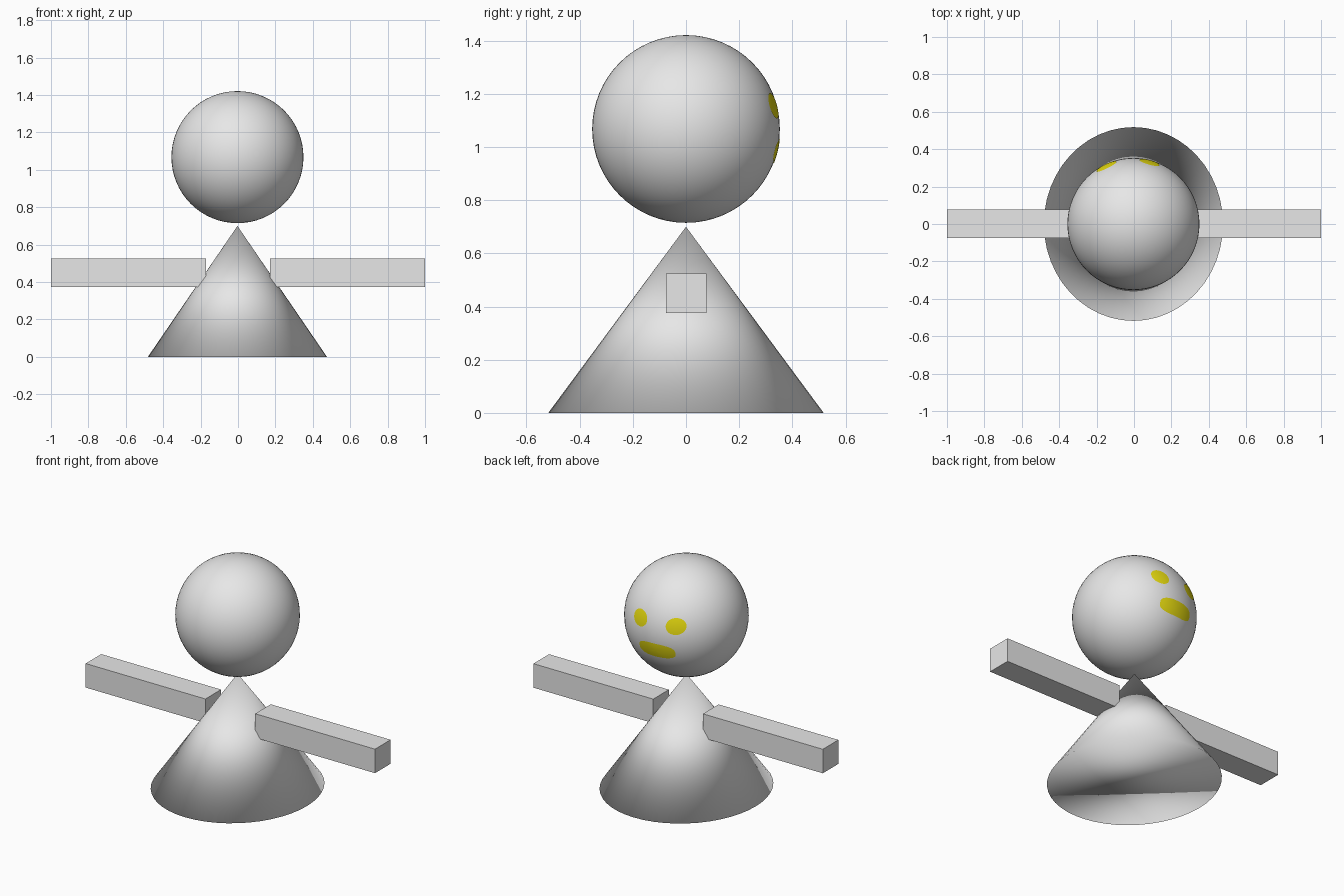
import bpy, bmesh, math

if "Cube" in bpy.data.objects:
    bpy.data.objects.remove(bpy.data.objects["Cube"])


def material(name, rgb):
    m = bpy.data.materials.new(name)
    m.diffuse_color = (*rgb, 1)
    m.use_nodes = True
    m.node_tree.nodes["Principled BSDF"].inputs["Base Color"].default_value = m.diffuse_color
    return m


GREY = material("light_grey", (0.8, 0.8, 0.8))
YELLOW = material("yellow", (0.8, 0.71, 0.005))


def finish(name, bm, mat, smooth=False):
    bmesh.ops.recalc_face_normals(bm, faces=bm.faces)
    me = bpy.data.meshes.new(name)
    for f in bm.faces:
        f.smooth = smooth
    bm.to_mesh(me)
    bm.free()
    me.materials.append(mat)
    ob = bpy.data.objects.new(name, me)
    bpy.context.collection.objects.link(ob)
    return ob


CX, HEAD_Z, HEAD_R = -0.003, 1.068, 0.353

# Head
bm = bmesh.new()
bmesh.ops.create_uvsphere(bm, u_segments=64, v_segments=32, radius=HEAD_R)
head = finish("head", bm, GREY, True)
head.location = (CX, 0, HEAD_Z)

# Conical body, slightly deeper than wide, closed at the base
bm = bmesh.new()
bmesh.ops.create_cone(bm, cap_ends=True, segments=48, radius1=1, radius2=0, depth=0.7)
bmesh.ops.remove_doubles(bm, verts=bm.verts, dist=1e-5)
bmesh.ops.scale(bm, vec=(0.479, 0.518, 1), verts=bm.verts)
body = finish("body", bm, GREY, True)
body.location = (CX, 0, 0.35)

# Square arms, mirrored left and right
for side, name in ((-1, "left_arm"), (1, "right_arm")):
    bm = bmesh.new()
    bmesh.ops.create_cube(bm, size=1)
    bmesh.ops.scale(bm, vec=(0.828, 0.154, 0.15), verts=bm.verts)
    arm = finish(name, bm, GREY)
    arm.location = (side * 0.586, 0.001, 0.45)


def face_patch(name, x, z, rx, rz, power, rings=6, sides=40):
    """Thin rounded patch that follows the back of the head."""
    bm = bmesh.new()
    r = HEAD_R + 0.002

    def vert(t, a):
        c, s = math.cos(a), math.sin(a)
        px = x - CX + rx * t * math.copysign(abs(c) ** (2 / power), c)
        pz = z - HEAD_Z + rz * t * math.copysign(abs(s) ** (2 / power), s)
        return bm.verts.new((px, math.sqrt(r * r - px * px - pz * pz), pz))

    centre = vert(0, 0)
    loops = [[vert(k / rings, 2 * math.pi * i / sides) for i in range(sides)]
             for k in range(1, rings + 1)]
    for i in range(sides):
        j = (i + 1) % sides
        bm.faces.new((centre, loops[0][j], loops[0][i]))
        for a, b in zip(loops, loops[1:]):
            bm.faces.new((a[i], a[j], b[j], b[i]))
    ob = finish(name, bm, YELLOW, True)
    # Make sure the patch faces outwards
    if ob.data.polygons[0].normal.y < 0:
        ob.data.flip_normals()
    ob.location = (CX, 0, HEAD_Z)


# Eyes and mouth
face_patch("right_eye", 0.083, 1.155, 0.054, 0.048, 2)
face_patch("left_eye", -0.147, 1.152, 0.054, 0.048, 2)
face_patch("mouth", -0.03, 0.985, 0.117, 0.045, 2.8)
